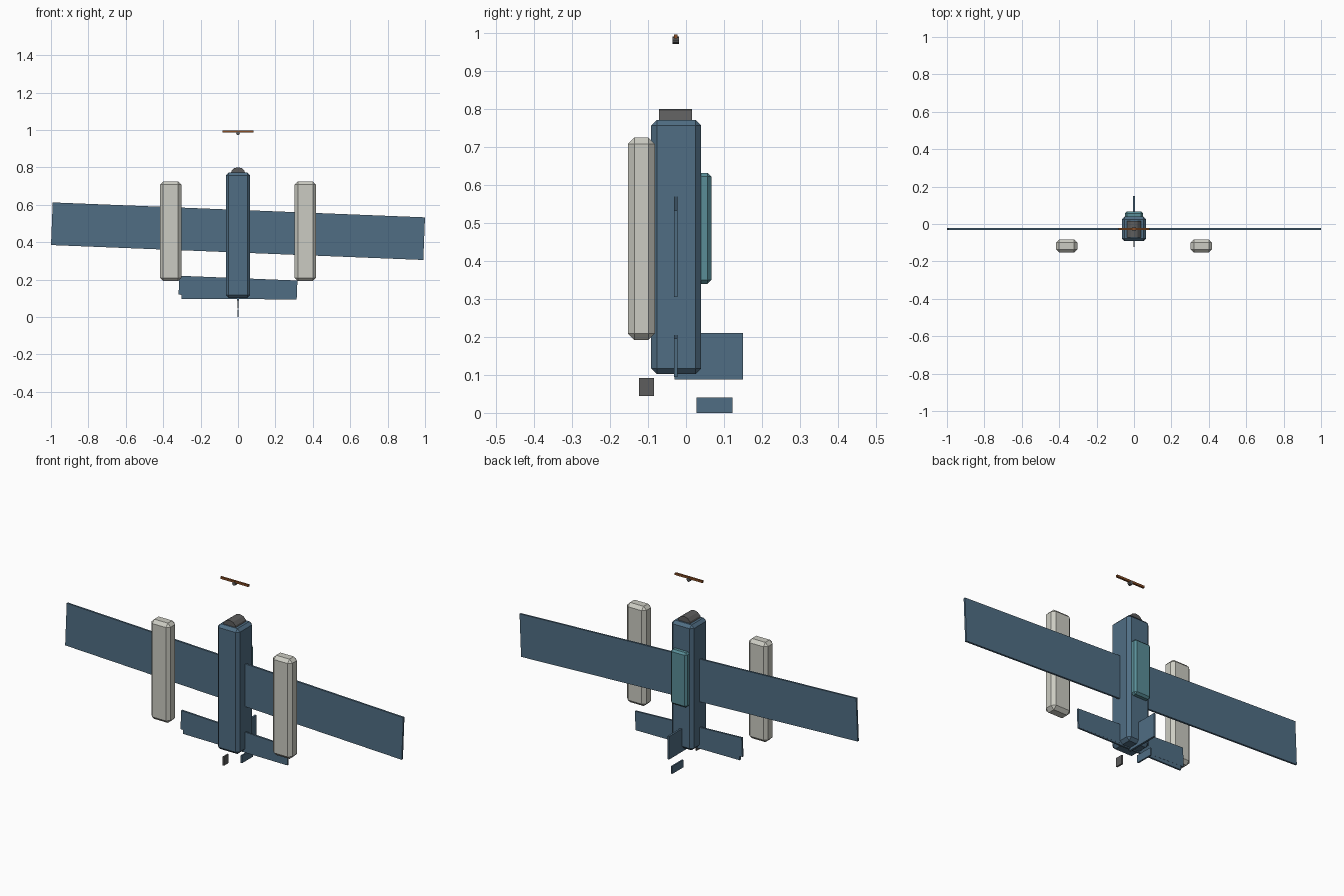
import bpy, bmesh, math
from mathutils import Matrix, Vector

if "Cube" in bpy.data.objects:
    bpy.data.objects.remove(bpy.data.objects["Cube"])


def material(name, rgb):
    m = bpy.data.materials.new(name)
    m.diffuse_color = (*rgb, 1)
    m.use_nodes = True
    m.node_tree.nodes["Principled BSDF"].inputs["Base Color"].default_value = m.diffuse_color
    return m


BLUE = material("blue_paint", (0.08, 0.155, 0.23))
TEAL = material("canopy_glass", (0.10, 0.27, 0.31))
PALE = material("float_paint", (0.60, 0.60, 0.54))
DARK = material("dark_metal", (0.11, 0.11, 0.11))
WOOD = material("wood", (0.26, 0.08, 0.02))


def finish(name, bm, mat):
    mesh = bpy.data.meshes.new(name)
    bm.to_mesh(mesh)
    bm.free()
    mesh.materials.append(mat)
    ob = bpy.data.objects.new(name, mesh)
    bpy.context.collection.objects.link(ob)
    return ob


def box(name, lo, hi, mat, bevel=0, roll=0):
    """Box between two corners, optionally chamfered and rolled about y."""
    lo, hi = Vector(lo), Vector(hi)
    bm = bmesh.new()
    bmesh.ops.create_cube(bm, size=1, matrix=Matrix.Diagonal((*(hi - lo), 1)))
    if bevel:
        bmesh.ops.bevel(bm, geom=bm.edges[:], offset=bevel, segments=1,
                        affect='EDGES', profile=0.5)
    ob = finish(name, bm, mat)
    ob.location = (lo + hi) / 2
    ob.rotation_euler.y = roll
    return ob


def cylinder_y(name, radius, sides, y0, y1, z, mat):
    """Flat-sided cylinder lying along y."""
    bm = bmesh.new()
    bmesh.ops.create_cone(bm, cap_ends=True, segments=sides, radius1=radius,
                          radius2=radius, depth=y1 - y0,
                          matrix=Matrix.Rotation(math.pi / 2, 4, 'X'))
    ob = finish(name, bm, mat)
    ob.location = (0, (y0 + y1) / 2, z)
    return ob


# fuselage, canopy and engine
box("fuselage", (-0.065, -0.092, 0.102), (0.065, 0.04, 0.772), BLUE, 0.015)
box("canopy", (-0.048, 0.0, 0.34), (0.048, 0.067, 0.632), TEAL, 0.010)
cylinder_y("engine_cowl", 0.04, 12, -0.071, 0.016, 0.761, DARK)

# propeller
cylinder_y("propeller_hub", 0.010, 8, -0.035, -0.019, 0.982, DARK)
box("propeller_blade", (-0.082, -0.032, 0.986), (0.082, -0.022, 0.997), WOOD)

# wing and tail surfaces, slightly rolled
box("wing", (-0.996, -0.032, 0.345), (0.996, -0.022, 0.573), BLUE, roll=0.04)
box("tailplane", (-0.316, -0.032, 0.107), (0.316, -0.022, 0.208), BLUE, roll=0.04)
box("elevator", (-0.302, -0.0315, 0.096), (0.312, -0.0225, 0.14), BLUE, roll=0.006)

# fin and rudders
box("fin", (-0.005, -0.03, 0.088), (0.005, 0.15, 0.211), BLUE)
box("rudder", (-0.004, 0.028, 0.0), (0.004, 0.122, 0.04), BLUE)
box("water_rudder", (-0.004, -0.124, 0.045), (0.004, -0.084, 0.092), DARK)

# floats
for side, x in (("left", -0.36), ("right", 0.36)):
    box(side + "_float", (x - 0.057, -0.153, 0.192), (x + 0.057, -0.082, 0.725),
        PALE, 0.017)
